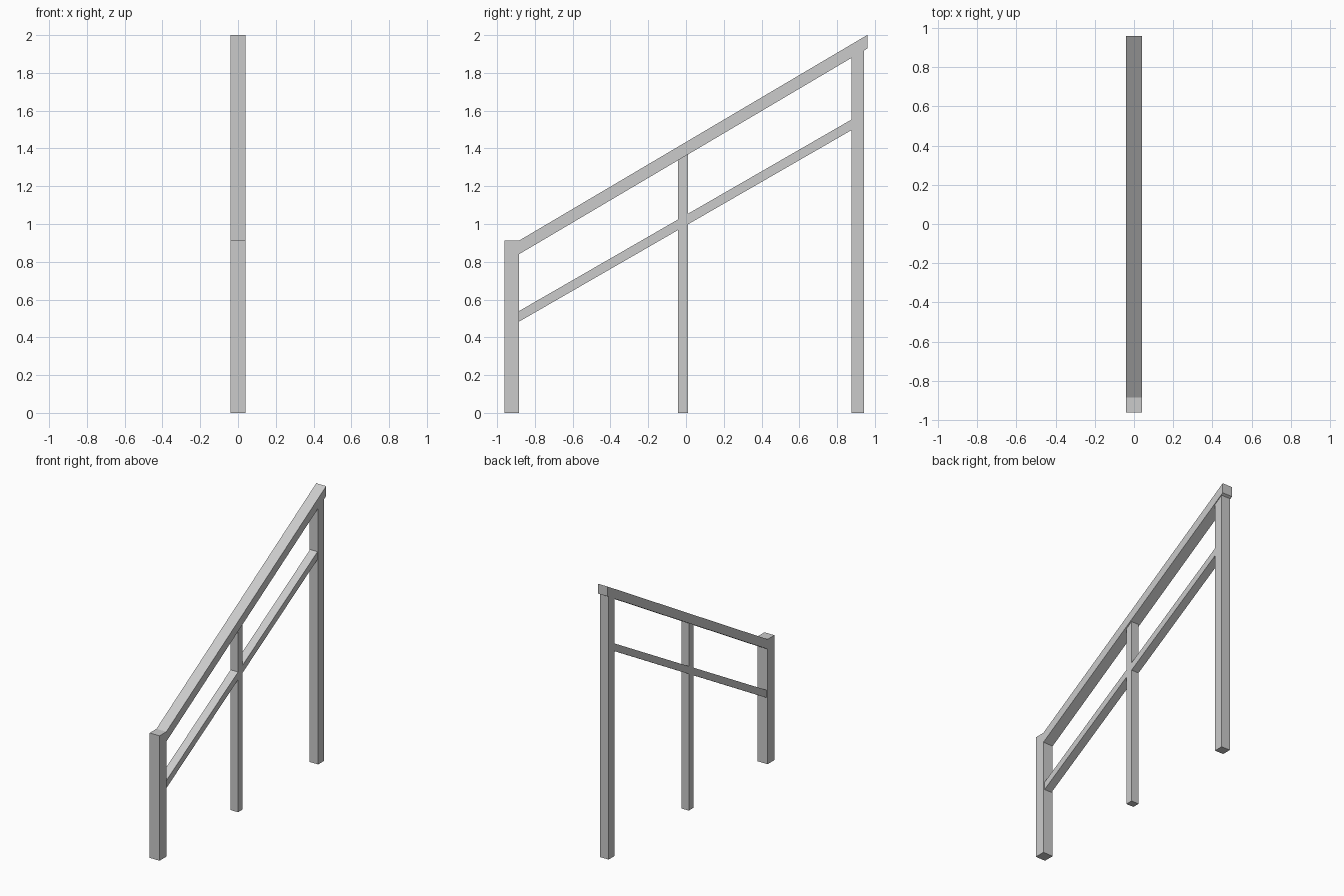
import bpy
import bmesh

if "Cube" in bpy.data.objects:
    bpy.data.objects.remove(bpy.data.objects["Cube"])


def prism(name, profile, width):
    """Extrude a (y, z) profile symmetrically about x = 0."""
    bm = bmesh.new()
    face = bm.faces.new([bm.verts.new((-width / 2, y, z)) for y, z in profile])
    side = bmesh.ops.extrude_face_region(bm, geom=[face])["geom"]
    verts = [g for g in side if isinstance(g, bmesh.types.BMVert)]
    bmesh.ops.translate(bm, verts=verts, vec=(width, 0, 0))
    bmesh.ops.recalc_face_normals(bm, faces=bm.faces)
    mesh = bpy.data.meshes.new(name)
    bm.to_mesh(mesh)
    bm.free()
    obj = bpy.data.objects.new(name, mesh)
    bpy.context.collection.objects.link(obj)
    return obj


def rail_bottom(y):
    return 0.84 + 0.5905 * (y + 0.884)


def lower_bottom(y):
    return 0.483 + 0.576 * (y + 0.884)


def sloped(name, y0, y1, bottom, height, width):
    """Sloping bar with vertical end cuts."""
    prism(name, [(y0, bottom(y0)), (y1, bottom(y1)),
                 (y1, bottom(y1) + height), (y0, bottom(y0) + height)], width)


def post(name, y0, y1, width):
    """Upright whose top is cut to meet the handrail."""
    prism(name, [(y0, 0), (y1, 0), (y1, rail_bottom(y1)), (y0, rail_bottom(y0))], width)


# Posts
prism("front_post", [(-0.962, 0), (-0.884, 0), (-0.884, 0.912), (-0.962, 0.912)], 0.08)
post("middle_post", -0.042, 0.011, 0.06)
post("rear_post", 0.875, 0.943, 0.07)

# Handrail
sloped("handrail", -0.884, 0.96, rail_bottom, 0.072, 0.08)

# Lower rail, one span on each side of the middle post
sloped("lower_rail_front", -0.884, -0.042, lower_bottom, 0.056, 0.06)
sloped("lower_rail_rear", 0.011, 0.875, lower_bottom, 0.056, 0.06)
